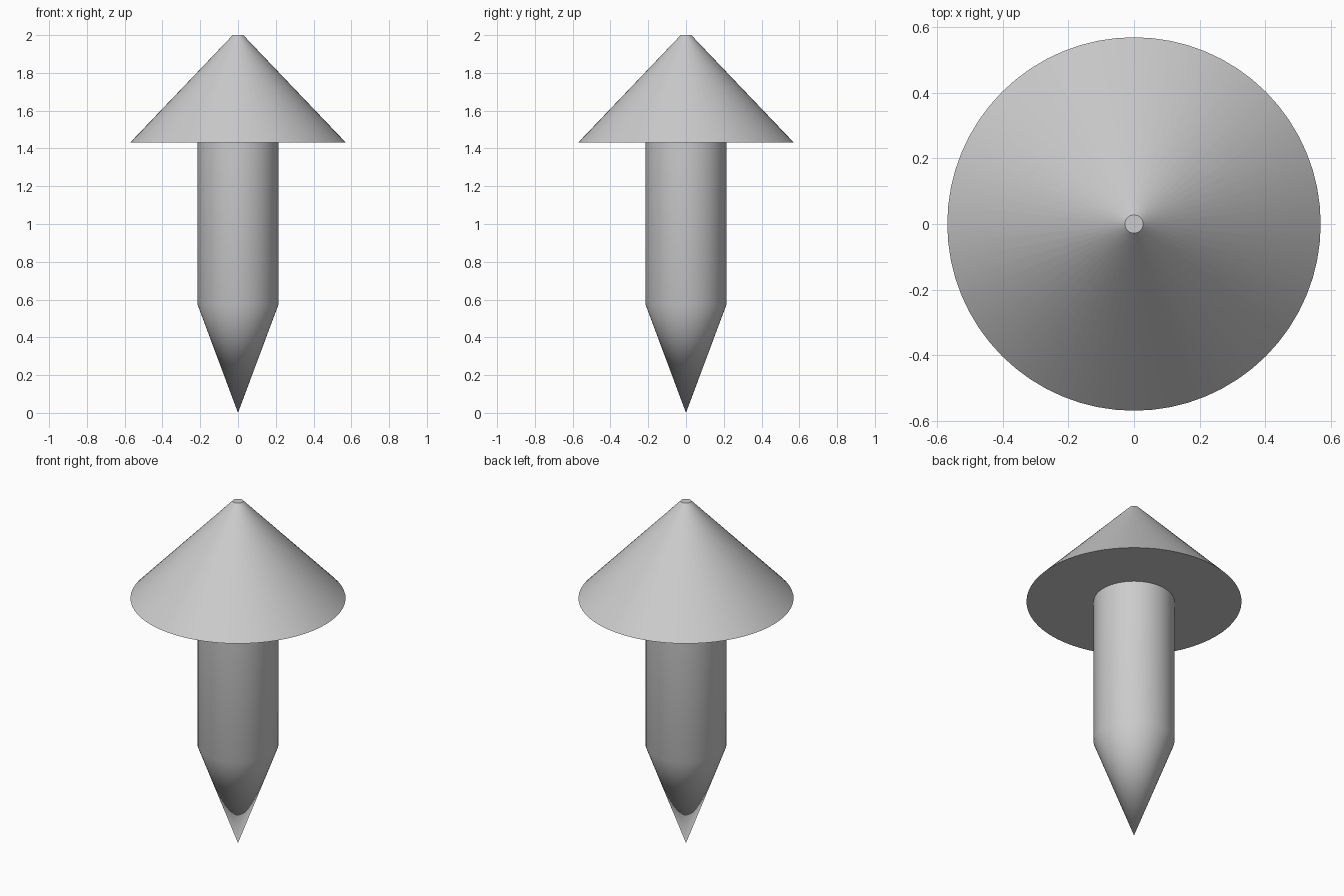
import bpy
import bmesh
from math import radians, tau

SIDES = 64

cube = bpy.data.objects.get("Cube")
if cube:
    bpy.data.objects.remove(cube, do_unlink=True)

grey = bpy.data.materials.new("plain grey")
grey.use_nodes = True
colour = (0.6, 0.6, 0.6, 1)
grey.diffuse_color = colour
grey.node_tree.nodes["Principled BSDF"].inputs["Base Color"].default_value = colour


def lathe(name, profile):
    """Spin a (radius, height) profile around z into a smooth-shaded solid."""
    bm = bmesh.new()
    verts = [bm.verts.new((r, 0, z)) for r, z in profile]
    edges = [bm.edges.new(pair) for pair in zip(verts, verts[1:])]
    bmesh.ops.spin(bm, geom=verts + edges, cent=(0, 0, 0), axis=(0, 0, 1),
                   angle=tau, steps=SIDES, use_merge=True)
    bmesh.ops.remove_doubles(bm, verts=bm.verts, dist=0.0001)
    bmesh.ops.recalc_face_normals(bm, faces=bm.faces)
    mesh = bpy.data.meshes.new(name)
    bm.to_mesh(mesh)
    bm.free()
    mesh.materials.append(grey)
    obj = bpy.data.objects.new(name, mesh)
    bpy.context.collection.objects.link(obj)
    bpy.ops.object.select_all(action='DESELECT')
    obj.select_set(True)
    bpy.context.view_layer.objects.active = obj
    bpy.ops.object.shade_smooth_by_angle(angle=radians(30))
    return obj


# Shaft with its pointed lower end
lathe("pointed_shaft", [(0, 0), (0.214, 0.573), (0.214, 1.44), (0, 1.44)])

# Conical cap with a small flat top and a flat underside
lathe("conical_cap", [(0, 1.432), (0.57, 1.432), (0.028, 2), (0, 2)])
